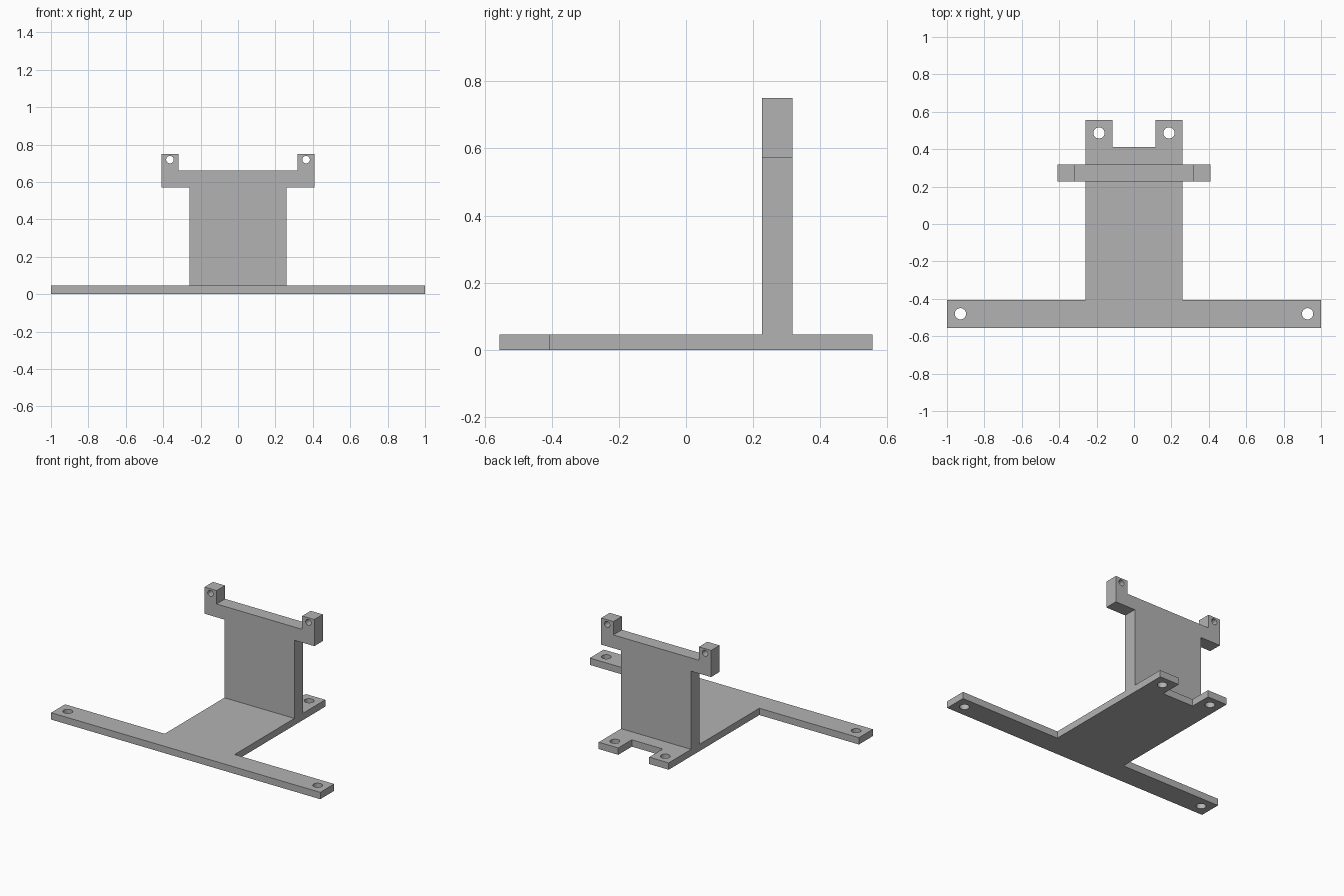
import bpy, bmesh, math
from mathutils import Matrix, Vector

cube = bpy.data.objects.get("Cube")
if cube:
    bpy.data.objects.remove(cube, do_unlink=True)

grey = bpy.data.materials.new("plain grey")
grey.use_nodes = True
colour = (0.45, 0.45, 0.45, 1)
grey.diffuse_color = colour
grey.node_tree.nodes["Principled BSDF"].inputs["Base Color"].default_value = colour


def make_object(name, bm):
    bmesh.ops.recalc_face_normals(bm, faces=bm.faces[:])
    mesh = bpy.data.meshes.new(name)
    bm.to_mesh(mesh)
    bm.free()
    mesh.materials.append(grey)
    obj = bpy.data.objects.new(name, mesh)
    bpy.context.collection.objects.link(obj)
    return obj


def plate(name, half, holes, depth, frame):
    """Mirror a half outline, extrude it along local z and drill mirrored holes."""
    outline = half + [(-x, y) for x, y in reversed(half)]
    bm = bmesh.new()
    face = bm.faces.new([bm.verts.new((x, y, 0)) for x, y in outline])
    top = bmesh.ops.extrude_face_region(bm, geom=[face])["geom"]
    bmesh.ops.translate(bm, vec=(0, 0, depth),
                        verts=[v for v in top if isinstance(v, bmesh.types.BMVert)])
    body = make_object(name, bm)

    # Drill for the screw holes
    bm = bmesh.new()
    for x, y, radius in holes:
        for side in (-1, 1):
            bmesh.ops.create_cone(bm, cap_ends=True, segments=32, radius1=radius,
                                  radius2=radius, depth=depth * 3,
                                  matrix=Matrix.Translation((side * x, y, depth / 2)))
    drill = make_object(name + "_drill", bm)
    drill.hide_render = True

    cut = body.modifiers.new("screw holes", "BOOLEAN")
    cut.operation = "DIFFERENCE"
    cut.solver = "EXACT"
    cut.object = drill
    bpy.context.view_layer.update()
    body.data = bpy.data.meshes.new_from_object(
        body.evaluated_get(bpy.context.evaluated_depsgraph_get()))
    body.modifiers.clear()
    bpy.data.objects.remove(drill, do_unlink=True)
    body.data.transform(frame)
    body.data.name = name

    # Smooth hole walls, sharp plate edges
    bpy.ops.object.select_all(action="DESELECT")
    body.select_set(True)
    bpy.context.view_layer.objects.active = body
    bpy.ops.object.shade_smooth_by_angle(angle=math.radians(30))
    return body


THICK = 0.046

# Flat base: wide front bar, central tongue and two rear tabs
plate("base_plate",
      [(1, -0.555), (1, -0.407), (0.26, -0.407), (0.26, 0.555), (0.115, 0.555), (0.115, 0.411)],
      [(0.928, -0.48, 0.03), (0.187, 0.487, 0.03)],
      THICK, Matrix.Identity(4))

# Upright wall with two raised mounting ears
plate("upright_bracket",
      [(0.26, THICK), (0.26, 0.571), (0.408, 0.571), (0.408, 0.75), (0.318, 0.75), (0.318, 0.66)],
      [(0.364, 0.719, 0.02)],
      0.09, Matrix.Translation(Vector((0, 0.317, 0))) @ Matrix.Rotation(math.pi / 2, 4, "X"))
